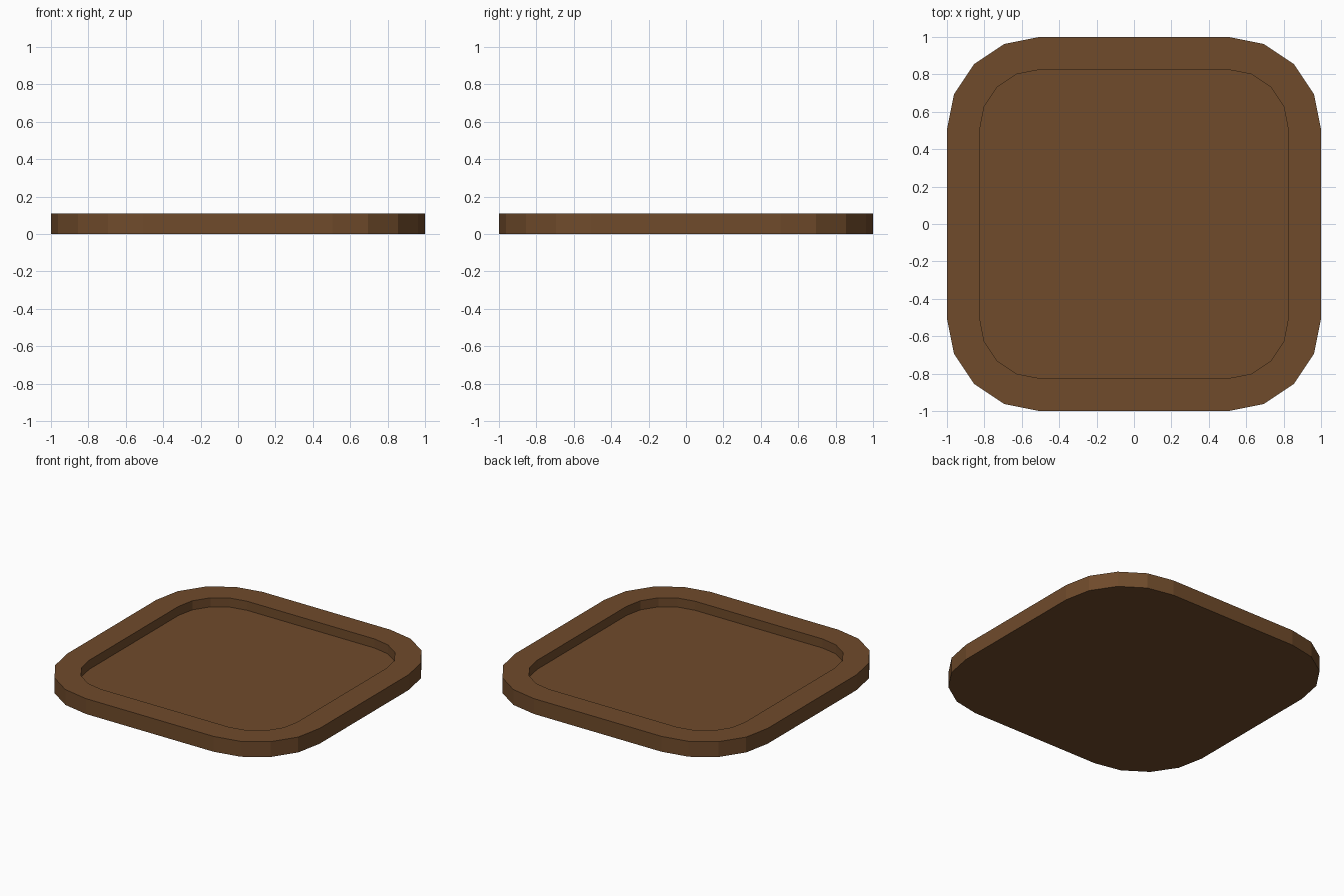
import bpy, bmesh
from math import cos, sin, pi

if "Cube" in bpy.data.objects:
    bpy.data.objects.remove(bpy.data.objects["Cube"])

HEIGHT, FLOOR = 0.11, 0.045      # rim top and recessed floor
CENTRE = 0.505                   # centre of each corner arc
SEGMENTS = 4                     # facets per corner


def rounded_square(bm, radius, z):
    """Ring of vertices: four faceted corner arcs."""
    ring = []
    for corner, (sx, sy) in enumerate([(1, 1), (-1, 1), (-1, -1), (1, -1)]):
        for i in range(SEGMENTS + 1):
            a = corner * pi / 2 + i * pi / 2 / SEGMENTS
            ring.append(bm.verts.new((sx * CENTRE + radius * cos(a),
                                      sy * CENTRE + radius * sin(a), z)))
    return ring


def bridge(bm, a, b):
    n = len(a)
    for i in range(n):
        j = (i + 1) % n
        bm.faces.new((a[i], a[j], b[j], b[i]))


# Tray: underside, outer wall, flat rim, inner wall, recessed floor
bm = bmesh.new()
rings = [rounded_square(bm, r, z) for r, z in
         [(0.495, 0), (0.495, HEIGHT), (0.32, HEIGHT), (0.32, FLOOR)]]
for lower, upper in zip(rings, rings[1:]):
    bridge(bm, lower, upper)
bm.faces.new(rings[0][::-1])
bm.faces.new(rings[-1])
bmesh.ops.recalc_face_normals(bm, faces=bm.faces)

mesh = bpy.data.meshes.new("tray")
bm.to_mesh(mesh)
bm.free()
tray = bpy.data.objects.new("tray", mesh)
bpy.context.collection.objects.link(tray)

# Brown wood
wood = bpy.data.materials.new("brown_wood")
wood.diffuse_color = (0.16, 0.07, 0.024, 1)
wood.use_nodes = True
wood.node_tree.nodes["Principled BSDF"].inputs["Base Color"].default_value = wood.diffuse_color
mesh.materials.append(wood)
